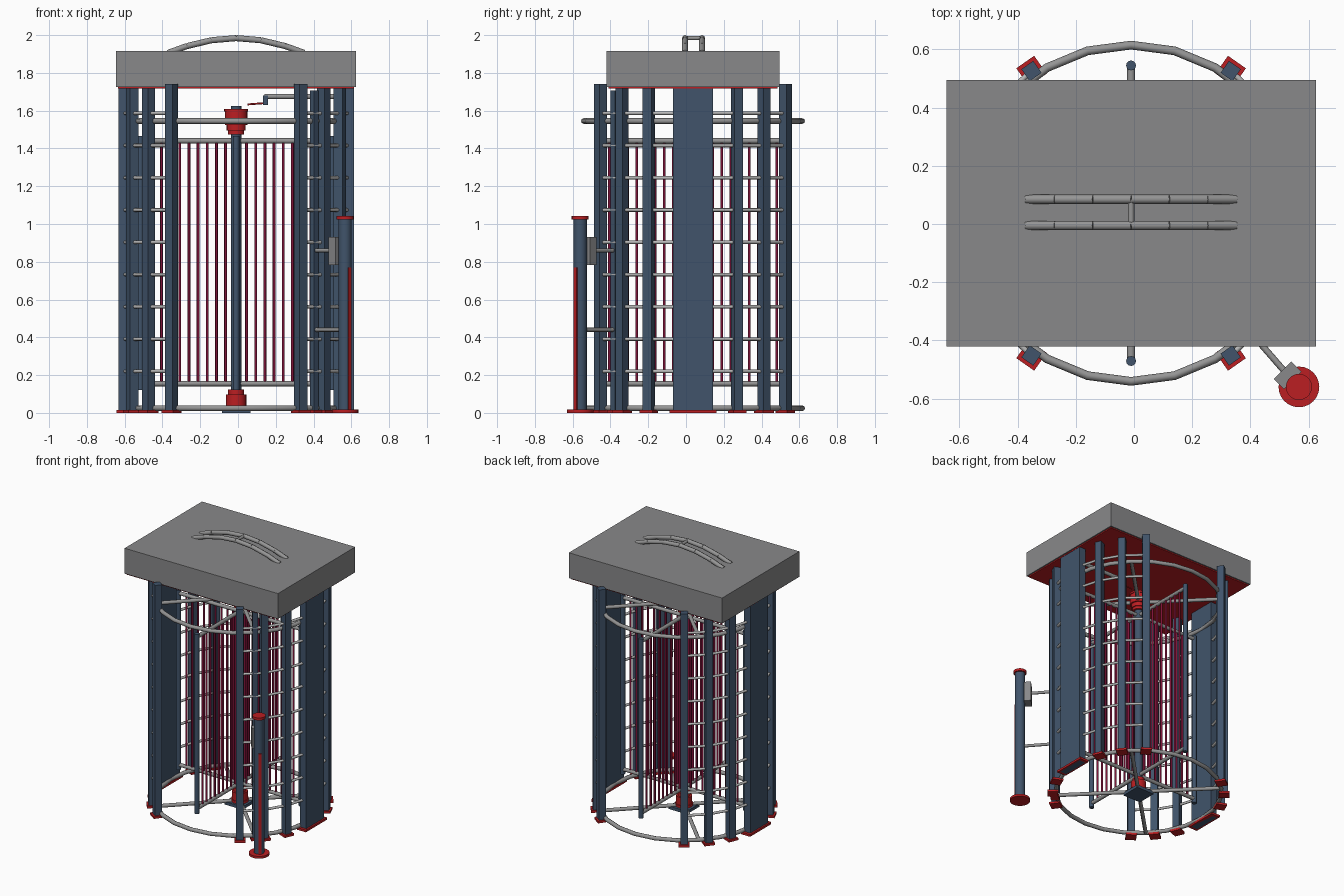
import bpy, bmesh, math
from mathutils import Matrix, Vector

if "Cube" in bpy.data.objects:
    bpy.data.objects.remove(bpy.data.objects["Cube"])

CX, CY = -0.01, 0.037      # axis of the round cage
R = 0.597                  # radius of the cage posts


def mat(name, c):
    m = bpy.data.materials.new(name)
    m.diffuse_color = (*c, 1)
    m.use_nodes = True
    m.node_tree.nodes["Principled BSDF"].inputs["Base Color"].default_value = m.diffuse_color
    return m


NAVY = mat("navy", (0.052, 0.088, 0.145))
GREY = mat("housing grey", (0.25, 0.25, 0.255))
STEEL = mat("steel", (0.30, 0.30, 0.30))
PALE = mat("pale steel", (0.48, 0.48, 0.48))
RED = mat("red", (0.50, 0.013, 0.016))
CRIMSON = mat("crimson", (0.21, 0.006, 0.04))


class Part:
    """Collects primitives into one named object of one colour."""
    def __init__(self, name, material):
        self.name, self.material, self.bm = name, material, bmesh.new()

    def box(self, c, size, ang=0):
        m = (Matrix.Translation(c) @ Matrix.Rotation(ang, 4, 'Z')
             @ Matrix.Diagonal((*size, 1)))
        bmesh.ops.create_cube(self.bm, size=1, matrix=m)
        return self

    def tube(self, a, b, r, n=8):
        a, b = Vector(a), Vector(b)
        d = b - a
        m = Matrix.Translation((a + b) / 2) @ d.to_track_quat('Z', 'Y').to_matrix().to_4x4()
        bmesh.ops.create_cone(self.bm, cap_ends=True, segments=n, radius1=r,
                              radius2=r, depth=d.length, matrix=m)
        return self

    def ring(self, z, radius, r, n=24, k=8):
        rows = []
        for i in range(n):
            a = 2 * math.pi * i / n
            rows.append([self.bm.verts.new(polar(a, radius + r * math.cos(t), z + r * math.sin(t)))
                         for t in (2 * math.pi * j / k for j in range(k))])
        for i in range(n):
            p, q = rows[i], rows[(i + 1) % n]
            for j in range(k):
                self.bm.faces.new((p[j], q[j], q[(j + 1) % k], p[(j + 1) % k]))
        return self

    def done(self):
        me = bpy.data.meshes.new(self.name)
        self.bm.to_mesh(me)
        self.bm.free()
        me.materials.append(self.material)
        for p in me.polygons:
            p.use_smooth = True
        me.set_sharp_from_angle(angle=math.radians(50))
        bpy.context.collection.objects.link(bpy.data.objects.new(self.name, me))


def polar(a, r, z):
    return (CX + r * math.cos(a), CY + r * math.sin(a), z)


rad = math.radians

# Roof housing with red underside
Part("roof_housing", GREY).box((CX, CY, 1.82), (1.27, 0.915, 0.19)).done()
Part("roof_underside", RED).box((CX, CY, 1.721), (1.25, 0.895, 0.009)).done()

# Twin arched handles on the roof
h = Part("roof_handles", STEEL)
arc = [(-0.36, 1.906), (-0.26, 1.942), (-0.13, 1.973), (0, 1.984),
       (0.13, 1.973), (0.26, 1.942), (0.36, 1.906)]
for y in (-0.005, 0.085):
    for (x0, z0), (x1, z1) in zip(arc, arc[1:]):
        h.tube((CX + x0, y, z0), (CX + x1, y, z1), 0.016)
h.tube((CX, -0.005, 1.984), (CX, 0.085, 1.984), 0.011)
h.done()

# Cage posts, side panels and their red feet
posts, panels, feet = Part("cage_posts", NAVY), Part("side_panels", NAVY), Part("post_feet", RED)
for side in (0, math.pi):
    for d in (-55, -39, -23, 23, 39, 55):
        a = side + rad(d)
        posts.box(polar(a, R, 0.872), (0.05, 0.05, 1.736), a)
        feet.box(polar(a, R, 0.008), (0.075, 0.075, 0.016), a)
    panels.box(polar(side, R, 0.86), (0.052, 0.21, 1.72), side)
    feet.box(polar(side, R, 0.008), (0.075, 0.25, 0.016), side)
a = rad(-45)
posts.box(polar(a, 0.585, 0.853), (0.03, 0.035, 1.705), a)
feet.box(polar(a, 0.585, 0.008), (0.06, 0.06, 0.016), a)
for p in (posts, panels, feet):
    p.done()

# Horizontal rungs between the posts
rungs = Part("cage_rungs", PALE)
for side in (0, math.pi):
    for k in range(9):
        z = 0.22 + 0.1708 * k
        for d0, d1 in ((9, 23), (23, 39), (39, 55)):
            for s in (-1, 1):
                rungs.tube(polar(side + s * rad(d0), R, z),
                           polar(side + s * rad(d1), R, z), 0.0095)
rungs.done()

# Floor and upper rings with diagonal spokes
rings = Part("cage_rings", STEEL)
for z in (0.025, 1.545):
    rings.ring(z, 0.578, 0.015)
    for d in (45, 135, 225, 315):
        rings.tube(polar(rad(d), 0.03, z), polar(rad(d), 0.578, z), 0.014)
rings.done()

# Central column, bearings and floor plate
Part("floor_plate", NAVY).box((CX, CY, 0.011), (0.15, 0.15, 0.022)).done()
Part("rotor_column", NAVY).tube((CX, CY, 0.02), (CX, CY, 1.625), 0.028, 16).done()
hub = Part("bearings", RED)
for z0, z1, r in ((0.022, 0.04, 0.06), (0.04, 0.098, 0.054), (0.098, 0.125, 0.042),
                  (1.475, 1.495, 0.042), (1.495, 1.525, 0.05), (1.525, 1.595, 0.06),
                  (1.595, 1.61, 0.064)):
    hub.tube((CX, CY, z0), (CX, CY, z1), r, 20)
hub.done()

# Four rotor wings: frame tubes, end posts, vertical bars
frames, ends, bars = Part("wing_frames", STEEL), Part("wing_end_posts", NAVY), Part("wing_bars", CRIMSON)
for q in range(4):
    a = q * math.pi / 2
    for z in (0.155, 1.44):
        frames.tube(polar(a, 0.02, z), polar(a, 0.51, z), 0.014)
    ends.tube(polar(a, 0.508, 0.12), polar(a, 0.508, 1.465), 0.017, 12)
    for k in range(1, 10):
        bars.tube(polar(a, 0.007 + 0.0485 * k, 0.16), polar(a, 0.007 + 0.0485 * k, 1.435), 0.0075)
for p in (frames, ends, bars):
    p.done()

# Drive arm above the rotor
Part("drive_arm", STEEL).tube((CX + 0.15, CY, 1.675), (CX + R, CY, 1.675), 0.014).done()
Part("drive_bracket", NAVY).box((CX + 0.155, CY, 1.655), (0.026, 0.03, 0.05)).done()
Part("drive_pin", RED).tube((CX + 0.06, CY, 1.633), (CX + 0.15, CY, 1.64), 0.005).done()

# Reader post in front of the cage
PX, PY = 0.567, -0.56
Part("reader_post", NAVY).tube((PX, PY, 0.01), (PX, PY, 1.03), 0.035, 20).done()
Part("reader_post_flanges", RED).tube((PX, PY, 0), (PX, PY, 0.017), 0.07, 24) \
    .tube((PX, PY, 1.023), (PX, PY, 1.042), 0.045, 20).done()
Part("reader_post_stripe", RED).box((PX + 0.0235, PY - 0.0235, 0.39), (0.009, 0.022, 0.76), rad(-45)).done()
Part("reader_box", GREY).box((0.528, -0.521, 0.857), (0.05, 0.085, 0.15), rad(-45)).done()
arms = Part("reader_arms", STEEL)
for z in (0.44, 0.86):
    arms.tube((0.41, -0.383, z), (PX - 0.02, PY + 0.02, z), 0.011)
arms.done()
